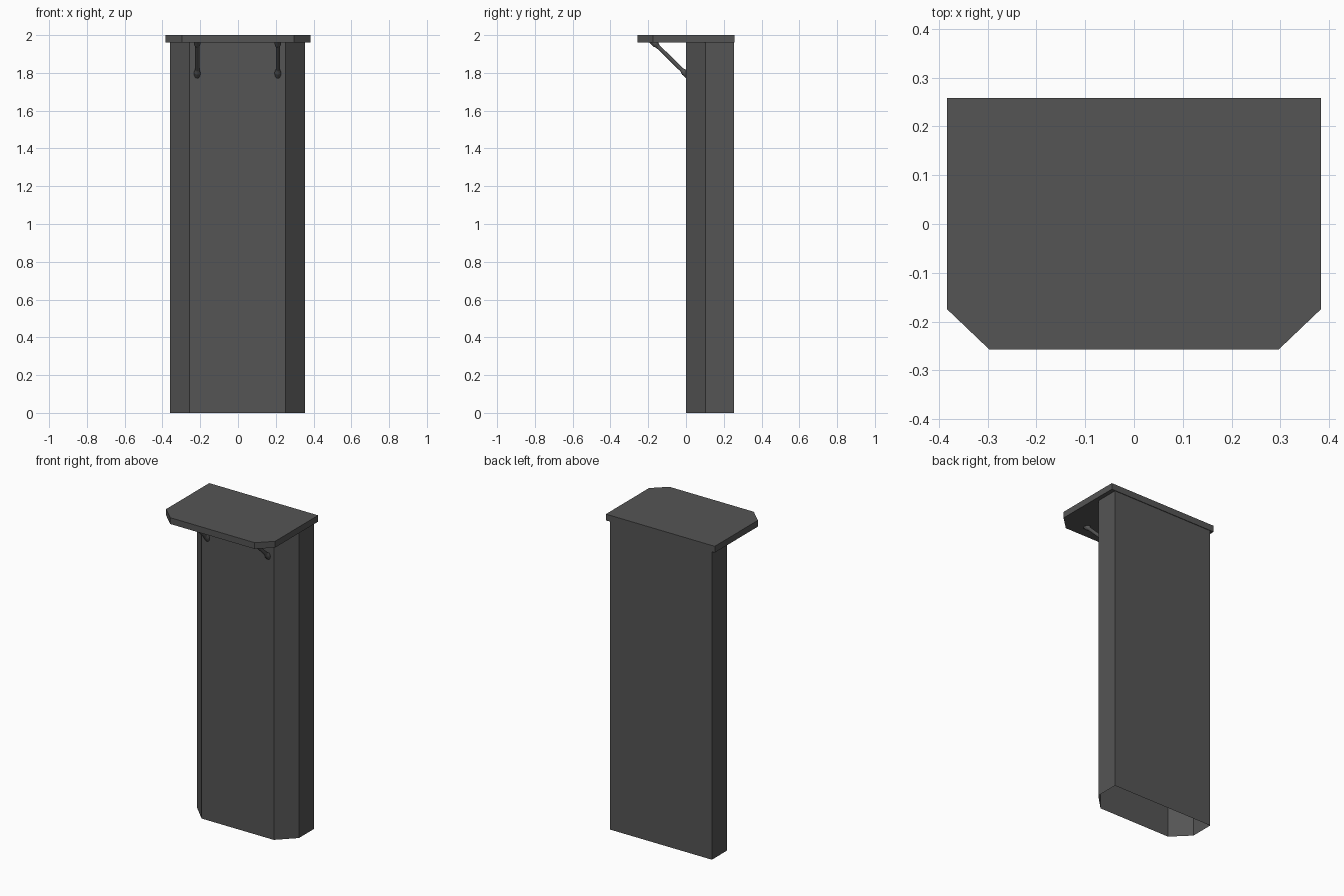
import bpy, bmesh, math
from mathutils import Vector

if "Cube" in bpy.data.objects:
    bpy.data.objects.remove(bpy.data.objects["Cube"])

grey = bpy.data.materials.new("charcoal_grey")
grey.diffuse_color = (0.09, 0.09, 0.09, 1)
grey.use_nodes = True
grey.node_tree.nodes["Principled BSDF"].inputs["Base Color"].default_value = grey.diffuse_color


def finish(name, bm):
    mesh = bpy.data.meshes.new(name)
    bm.to_mesh(mesh)
    bm.free()
    mesh.materials.append(grey)
    ob = bpy.data.objects.new(name, mesh)
    bpy.context.collection.objects.link(ob)
    return ob


def prism(name, half_w, half_front, y_front, y_side, y_back, z0, z1, capped, x=0):
    """Upright slab with two chamfered front corners."""
    outline = [(-half_front, y_front), (half_front, y_front), (half_w, y_side),
               (half_w, y_back), (-half_w, y_back), (-half_w, y_side)]
    bm = bmesh.new()
    low = [bm.verts.new((x + px, py, z0)) for px, py in outline]
    top = [bm.verts.new((x + px, py, z1)) for px, py in outline]
    n = len(outline)
    for i in range(n):
        j = (i + 1) % n
        bm.faces.new((low[i], low[j], top[j], top[i]))
    if capped:
        bm.faces.new(top)
        bm.faces.new(low[::-1])
    return finish(name, bm)


def strut(name, x, a, b, profile, sides=12):
    """Round bar from a to b; profile is (fraction, radius)."""
    start, end = Vector((x, *a)), Vector((x, *b))
    d = (end - start).normalized()
    u = Vector((1, 0, 0))
    v = d.cross(u)
    bm = bmesh.new()
    rings = []
    for t, r in profile:
        c = start.lerp(end, t)
        rings.append([bm.verts.new(c + r * (math.cos(k * math.tau / sides) * u
                                            + math.sin(k * math.tau / sides) * v))
                      for k in range(sides)])
    for r0, r1 in zip(rings, rings[1:]):
        for k in range(sides):
            m = (k + 1) % sides
            bm.faces.new((r0[k], r0[m], r1[m], r1[k]))
    bm.faces.new(rings[0])
    bm.faces.new(rings[-1])
    bmesh.ops.recalc_face_normals(bm, faces=bm.faces)
    # trim the ends flush with the pedestal wall and the underside of the top
    for co, no in (((0, 0, 0), (0, 1, 0)), ((0, 0, 1.96), (0, 0, 1))):
        bmesh.ops.bisect_plane(bm, geom=bm.verts[:] + bm.edges[:] + bm.faces[:],
                               plane_co=co, plane_no=no, clear_outer=True)
    return finish(name, bm)


# hollow pedestal, open at the bottom
prism("pedestal", 0.358, 0.254, 0.0, 0.104, 0.254, 0.0, 1.96, False, -0.002)

# overhanging table top
prism("table_top", 0.383, 0.297, -0.257, -0.175, 0.258, 1.96, 2.0, True)

# two diagonal support struts with flared ends
flare = [(0, 0.017), (0.14, 0.017), (0.2, 0.011), (0.8, 0.011), (0.86, 0.017), (1, 0.017)]
for side, x in (("left", -0.216), ("right", 0.211)):
    strut(side + "_strut", x, (0.02, 1.775), (-0.19, 1.98), flare)
